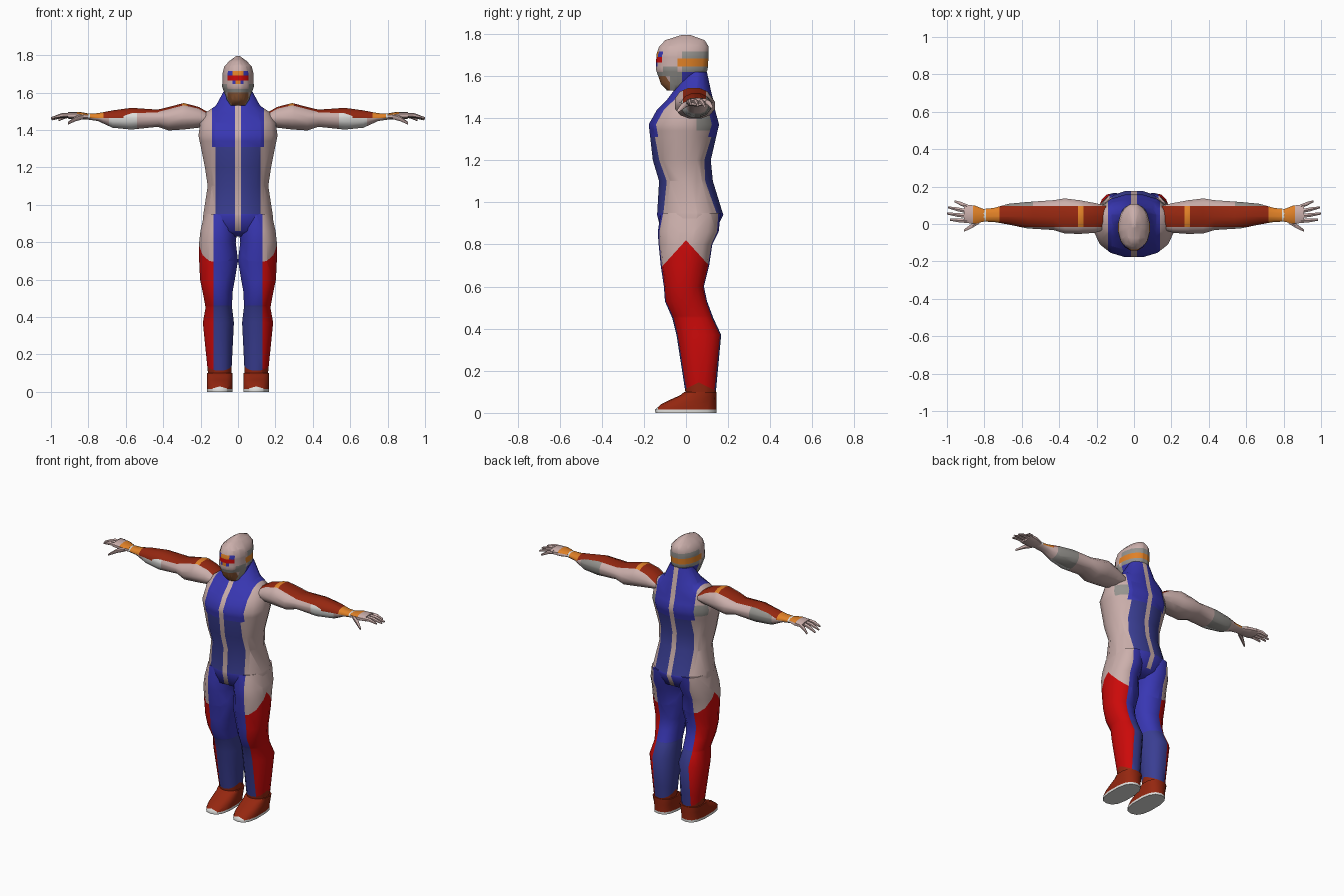
import bpy, bmesh, math
from mathutils import Vector

if "Cube" in bpy.data.objects:
    bpy.data.objects.remove(bpy.data.objects["Cube"], do_unlink=True)

COLOURS = {
    "pale_pink": (.6, .43, .41),
    "bright_blue": (.04, .038, .45),
    "dull_blue": (.042, .048, .29),
    "red": (.6, .003, .003),
    "rust": (.3, .02, .005),
    "orange": (.75, .22, .02),
    "brown": (.3, .11, .04),
    "white": (.72, .72, .7),
    "grey": (.3, .29, .27),
}
NAMES = list(COLOURS)


def make_material(name, rgb):
    material = bpy.data.materials.new(name)
    material.use_nodes = True
    material.diffuse_color = (*rgb, 1)
    shader = material.node_tree.nodes["Principled BSDF"]
    shader.inputs["Base Color"].default_value = (*rgb, 1)
    shader.inputs["Roughness"].default_value = .8
    return material


MATERIALS = [make_material(name, rgb) for name, rgb in COLOURS.items()]


def rounded(angle, low, high, func, power):
    """Coordinate of a point on a rounded box outline."""
    wave = func(angle)
    reach = math.copysign(abs(wave) ** (2 / power), wave)
    return (low + high) / 2 + reach * (high - low) / 2


def loft(bm, sections, axis="z", sides=16, power=2.2):
    """Skin rounded sections (t, a_min, a_max, b_min, b_max) along an axis."""
    rings = []
    for t, a_min, a_max, b_min, b_max in sections:
        ring = []
        for i in range(sides):
            angle = math.tau * (i + .5) / sides
            a = rounded(angle, a_min, a_max, math.cos, power)
            b = rounded(angle, b_min, b_max, math.sin, power)
            ring.append(bm.verts.new((a, b, t) if axis == "z" else (t, a, b)))
        rings.append(ring)
    for low, high in zip(rings, rings[1:]):
        for i in range(sides):
            bm.faces.new((low[i - 1], low[i], high[i], high[i - 1]))
    for end in (rings[0], rings[-1]):
        bm.faces.new(end)


def symmetric(sections):
    """Expand (z, half_width, front, back) to full sections."""
    return [(z, -half, half, front, back) for z, half, front, back in sections]


def planes(axis, *values, both_sides=False):
    """Cutting planes square to an axis, optionally on both sides of zero."""
    normal = Vector([float(axis == name) for name in "xyz"])
    found = [(normal * v, normal) for v in values]
    if both_sides:
        found += [(-point, normal) for point, normal in found]
    return found


def peak(y, z, slope):
    """Two cutting planes that meet in a ridge running along x."""
    return [((0, y, z), (0, side * slope, 1)) for side in (-1, 1)]


def between(value, limits):
    return limits[0] < value < limits[1]


def finish(name, bm, rule, cuts=(), mirror=False):
    """Slice along colour borders, colour by rule, smooth and mirror."""
    for point, normal in cuts:
        everything = bm.verts[:] + bm.edges[:] + bm.faces[:]
        bmesh.ops.bisect_plane(bm, geom=everything, plane_co=point,
                               plane_no=Vector(normal).normalized())
    bmesh.ops.recalc_face_normals(bm, faces=bm.faces[:])
    for face in bm.faces:
        centre = face.calc_center_median()
        face.material_index = NAMES.index(rule(*centre))
    mesh = bpy.data.meshes.new(name)
    bm.to_mesh(mesh)
    bm.free()
    for material in MATERIALS:
        mesh.materials.append(material)
    part = bpy.data.objects.new(name, mesh)
    bpy.context.collection.objects.link(part)
    bpy.ops.object.select_all(action="DESELECT")
    part.select_set(True)
    bpy.context.view_layer.objects.active = part
    bpy.ops.object.shade_smooth_by_angle(angle=math.radians(55))
    if mirror:
        part.modifiers.new("mirror", "MIRROR")


# Heights and widths where the suit changes colour
CHEST, HIP, KNEE = 1.31, .95, .46
STRIPE, WAIST_PANEL, CHEST_PANEL, LEG_PANEL = .016, .12, .14, .13
ARMPIT, ARMPIT_FRONT = (1.34, 1.41), .05


def suit_blue(z):
    return "bright_blue" if z > CHEST or KNEE < z < HIP else "dull_blue"


# Torso and neck
def torso_colour(x, y, z):
    panel = CHEST_PANEL if z > CHEST else WAIST_PANEL
    if STRIPE < abs(x) < panel or z < .87:
        return suit_blue(z)
    if abs(x) > panel and between(z, ARMPIT) and y > ARMPIT_FRONT:
        return "grey"
    return "pale_pink"


bm = bmesh.new()
loft(bm, symmetric([
    (.83, .1, -.06, .08), (.86, .19, -.12, .14), (.94, .19, -.14, .18),
    (1.1, .165, -.13, .13), (1.2, .18, -.16, .12), (1.37, .215, -.18, .16),
    (1.44, .205, -.14, .14), (1.49, .18, -.09, .13), (1.53, .12, -.06, .12),
    (1.62, .07, 0, .1)]))
finish("torso", bm, torso_colour,
       planes("x", STRIPE, WAIST_PANEL, CHEST_PANEL, both_sides=True)
       + planes("y", ARMPIT_FRONT) + planes("z", HIP, CHEST, *ARMPIT))

# Head with hood and painted face
COLLAR, BAND, BAND_TOP, HOOD, EYES, BROWS = 1.62, 1.645, 1.682, 1.715, 1.665, 1.69
CHIN, FACE, JAW, TEMPLE, NAPE = 1.6, -.11, -.075, -.04, -.02
MASK, CHEEK, NOSE = .055, .03, .014


def face_colour(x, z):
    if EYES < z < BROWS:
        return "red"
    if z > BROWS:
        return "bright_blue" if x > CHEEK else "orange"
    if x < NOSE:
        return "orange"
    return "bright_blue" if x < CHEEK else "pale_pink"


def head_colour(x, y, z):
    x = abs(x)
    if y < FACE and x < MASK and BAND < z < HOOD:
        return face_colour(x, z)
    if z < CHIN and y < JAW:
        return "brown" if x < MASK else "pale_pink"
    if y > TEMPLE and BAND < z < BAND_TOP:
        return "orange"
    if z < COLLAR:
        return "bright_blue" if y > NAPE else "grey"
    if y > NAPE and z < HOOD or FACE < y < TEMPLE and z < BAND:
        return "grey"
    return "pale_pink"


bm = bmesh.new()
loft(bm, symmetric([
    (1.53, .04, -.09, -.02), (1.56, .06, -.12, .07), (1.63, .086, -.145, .105),
    (1.7, .085, -.143, .11), (1.74, .075, -.13, .11), (1.77, .045, -.1, .09),
    (1.795, .01, -.02, .02)]), power=2.1)
finish("head", bm, head_colour,
       planes("x", MASK, CHEEK, NOSE, both_sides=True)
       + planes("y", FACE, JAW, TEMPLE, NAPE)
       + planes("z", CHIN, COLLAR, BAND, EYES, BROWS, BAND_TOP, HOOD))


# Legs
def leg_colour(x, y, z):
    if z < .145 - abs(y - .06) / 2:
        return "rust"
    if x > LEG_PANEL:
        return "red" if z < .82 - 1.1 * abs(y) else "pale_pink"
    return suit_blue(z)


bm = bmesh.new()
loft(bm, [
    (.08, .035, .16, 0, .14), (.37, .02, .19, -.045, .167),
    (.45, .03, .175, -.065, .13), (.53, .028, .19, -.1, .1),
    (.6, .015, .205, -.105, .085), (.7, -.002, .21, -.12, .11),
    (.8, .01, .21, -.13, .125), (.86, .002, .203, -.134, .155),
    (.95, .002, .183, -.12, .165)], sides=14)
finish("legs", bm, leg_colour,
       planes("x", LEG_PANEL) + planes("z", KNEE)
       + peak(0, .82, 1.1) + peak(.06, .145, .5), mirror=True)

# Boots with pale soles and toes
SOLE, TOE = .015, -.132


def boot_colour(x, y, z):
    return "white" if z < SOLE or y < TOE else "rust"


bm = bmesh.new()
loft(bm, [(z, .027, .168, toe, .145) for z, toe in (
    (0, -.145), (SOLE, -.147), (.04, -.12), (.065, -.07), (.085, -.025), (.1, -.008))],
     sides=14, power=2.6)
finish("boots", bm, boot_colour, planes("y", TOE), mirror=True)

# Arms
SLEEVE_FRONT, SLEEVE_BACK, ARM_MIDDLE, ELBOW_SIDE = -.015, .095, 1.465, .04
SHOULDER_BAND, GUARD, WRIST_BAND = (.27, .3), (.54, .69), (.72, .79)


def arm_colour(x, y, z):
    if z > ARM_MIDDLE and SLEEVE_FRONT < y < SLEEVE_BACK:
        if between(x, SHOULDER_BAND) or between(x, WRIST_BAND):
            return "orange"
        return "rust" if x < WRIST_BAND[0] else "white"
    if between(x, GUARD):
        return "white" if y < ELBOW_SIDE else "grey"
    return "pale_pink"


bm = bmesh.new()
loft(bm, [
    (.15, -.03, .1, 1.42, 1.49), (.21, -.05, .115, 1.41, 1.525),
    (.29, -.056, .13, 1.4, 1.546), (.37, -.054, .14, 1.395, 1.525),
    (.43, -.035, .13, 1.415, 1.51), (.57, -.026, .12, 1.4, 1.52),
    (.67, -.005, .11, 1.41, 1.506), (.75, .01, .087, 1.447, 1.49),
    (.82, .012, .08, 1.457, 1.488)], axis="x", sides=12, power=2.1)
finish("arms", bm, arm_colour,
       planes("x", *SHOULDER_BAND, *GUARD, *WRIST_BAND)
       + planes("y", SLEEVE_FRONT, SLEEVE_BACK, ELBOW_SIDE)
       + planes("z", ARM_MIDDLE), mirror=True)

# Hands: palm, four fingers and a thumb
CUFF = .86


def hand_colour(x, y, z):
    return "orange" if x < CUFF and z > 1.48 and y > 0 else "pale_pink"


def digit(bm, start, tip, radius):
    start, tip = Vector(start), Vector(tip)
    middle = (start + tip) / 2 + Vector((0, 0, radius / 2))
    rings = ((start, radius), (middle, radius), (tip, radius / 2))
    loft(bm, [(p.x, p.y - r, p.y + r, p.z - r, p.z + r) for p, r in rings],
         axis="x", sides=6, power=2)


bm = bmesh.new()
loft(bm, [(.8, .012, .08, 1.457, 1.488), (.85, 0, .1, 1.455, 1.497),
          (.91, .004, .108, 1.46, 1.495)], axis="x", sides=10, power=2.6)
for i, reach in enumerate((.985, 1, .995, .96)):
    y = .016 + .026 * i
    digit(bm, (.89, y, 1.48), (reach, y + .007 * (i + 1), 1.467 - .005 * i), .012)
digit(bm, (.825, .015, 1.472), (.91, -.036, 1.435), .014)
finish("hands", bm, hand_colour, planes("x", CUFF), mirror=True)
